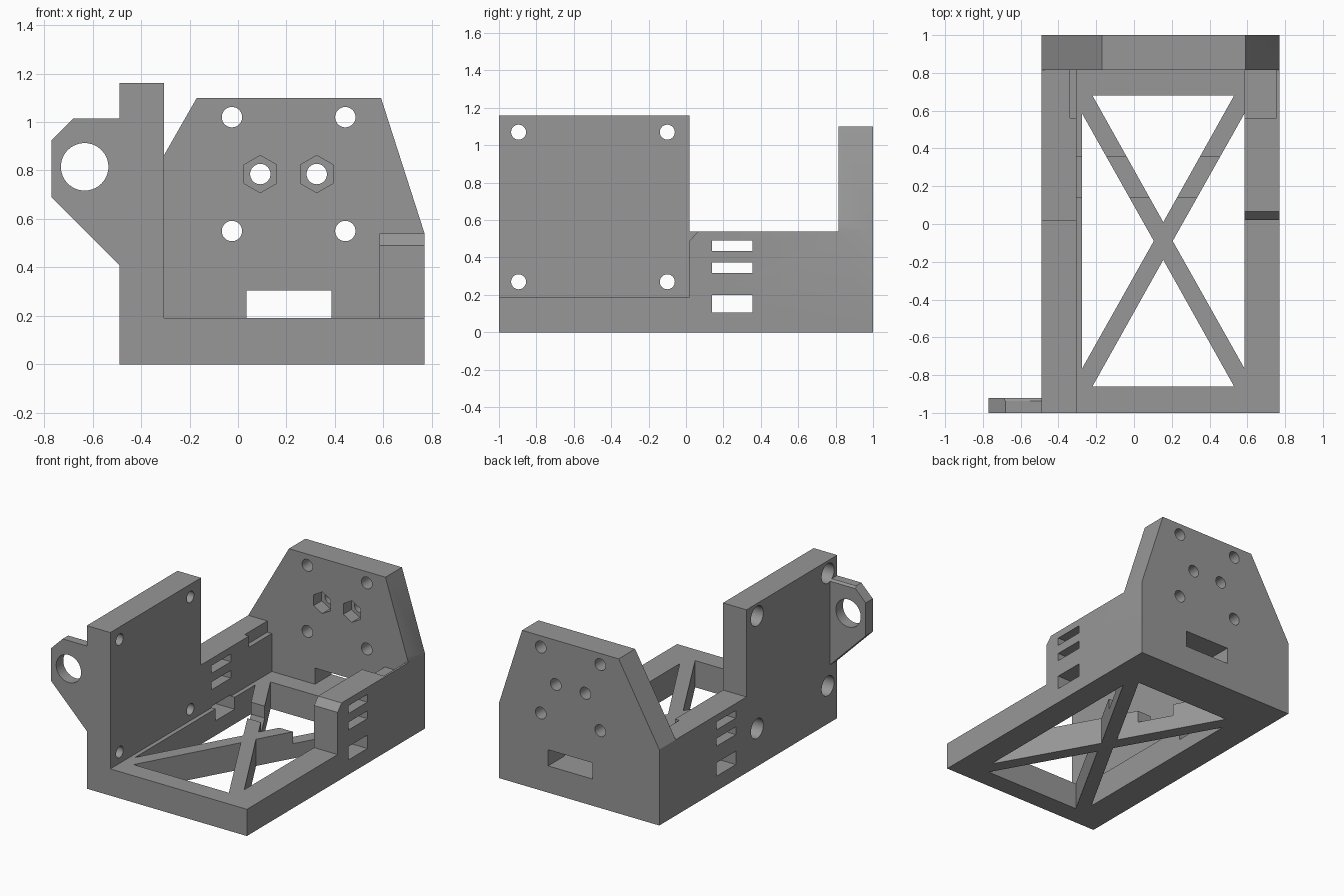
import bpy, bmesh, math

if "Cube" in bpy.data.objects:
    bpy.data.objects.remove(bpy.data.objects["Cube"])

grey = bpy.data.materials.new("plain_grey")
grey.diffuse_color = (0.31, 0.31, 0.31, 1)
grey.use_nodes = True
grey.node_tree.nodes["Principled BSDF"].inputs["Base Color"].default_value = grey.diffuse_color


def prism(name, axis, pts, lo, hi):
    """Extrude a closed profile along an axis. Profile is (y,z), (x,z) or (x,y)."""
    place = {"x": lambda u, v, w: (w, u, v),
             "y": lambda u, v, w: (u, w, v),
             "z": lambda u, v, w: (u, v, w)}[axis]
    bm = bmesh.new()
    a = [bm.verts.new(place(u, v, lo)) for u, v in pts]
    b = [bm.verts.new(place(u, v, hi)) for u, v in pts]
    bm.faces.new(a)
    bm.faces.new(b)
    n = len(pts)
    for i in range(n):
        j = (i + 1) % n
        bm.faces.new((a[i], a[j], b[j], b[i]))
    bmesh.ops.recalc_face_normals(bm, faces=bm.faces)
    me = bpy.data.meshes.new(name)
    bm.to_mesh(me)
    bm.free()
    me.materials.append(grey)
    ob = bpy.data.objects.new(name, me)
    bpy.context.collection.objects.link(ob)
    return ob


def box(name, x0, x1, y0, y1, z0, z1):
    return prism(name, "z", [(x0, y0), (x1, y0), (x1, y1), (x0, y1)], z0, z1)


def ring(u, v, r, n=48, start=0.0):
    return [(u + r * math.cos(start + math.tau * i / n),
             v + r * math.sin(start + math.tau * i / n)) for i in range(n)]


def combine(target, other, op="DIFFERENCE"):
    """Apply a boolean and discard the helper."""
    other.hide_render = True
    m = target.modifiers.new("cut", "BOOLEAN")
    m.object, m.operation, m.solver = other, op, "EXACT"
    bpy.context.view_layer.objects.active = target
    bpy.ops.object.modifier_apply(modifier=m.name)
    bpy.data.objects.remove(other, do_unlink=True)


# Solid block carved into base, side walls and back plate
body = box("bracket_body", -0.49, 0.77, -1, 1, 0, 1.16)
combine(body, box("bay", -0.305, 0.585, -2, 0.815, 0.19, 2))
combine(body, box("open_front_right", 0.5, 1, -2, 0.02, 0.19, 2))
combine(body, box("low_walls", -1, 1, 0.02, 0.815, 0.54, 2))

# Back plate outline: flat top and sloping shoulders
combine(body, box("plate_top", -1, 1, 0.5, 2, 1.10, 2))
combine(body, prism("left_shoulder", "y",
                    [(-0.49, 0.54), (-0.11, 1.205), (-0.11, 1.5), (-0.8, 1.5), (-0.8, 0.54)],
                    0.815, 2))
combine(body, prism("right_shoulder", "y",
                    [(0.77, 0.54), (0.9, 0.54), (0.9, 1.5), (0.558, 1.2)], 0.815, 2))

# Chamfered front corner of the right wall
combine(body, prism("corner_chamfer", "x",
                    [(-0.025, 0.44), (0.11, 0.59), (-0.025, 0.59)], 0.5, 1))

# Pocket in both wall tops in front of the back plate
combine(body, box("top_pocket", -0.34, 0.755, 0.56, 0.815, 0.46, 0.7))

# Base windows leaving a crossed brace
windows = [[(-0.22, -0.86), (0.53, -0.86), (0.155, -0.19)],
           [(-0.22, 0.68), (0.53, 0.68), (0.155, 0.01)],
           [(-0.275, 0.585), (-0.275, -0.765), (0.105, -0.09)],
           [(0.585, 0.585), (0.585, -0.765), (0.205, -0.09)]]
for tri in windows:
    combine(body, prism("window", "z", tri, -0.2, 0.3))

# Strap slots through both side walls and the brace
for z0, z1 in ((0.105, 0.2), (0.318, 0.373), (0.435, 0.49)):
    combine(body, box("strap_slot", -1, 1, 0.14, 0.355, z0, z1))

# Back plate: cable slot, corner holes, centre holes with hex nut pockets
combine(body, box("cable_slot", 0.035, 0.385, 0.7, 1.2, 0.19, 0.305))
for x in (-0.025, 0.443):
    for z in (0.55, 1.02):
        combine(body, prism("plate_hole", "y", ring(x, z, 0.042), 0.7, 1.2))
for x in (0.092, 0.325):
    combine(body, prism("nut_hole", "y", ring(x, 0.785, 0.042), 0.7, 1.2))
    combine(body, prism("nut_pocket", "y", ring(x, 0.785, 0.077, 6, math.pi / 6), 0.7, 0.905))

# Side ear with a round eye
ear = prism("side_ear", "y",
            [(-0.45, 0.37), (-0.77, 0.69), (-0.77, 0.925), (-0.68, 1.015), (-0.45, 1.015)],
            -1, -0.92)
combine(ear, prism("ear_eye", "y", ring(-0.633, 0.815, 0.098, 64), -1.2, -0.7))
combine(body, ear, "UNION")

# Left wall screw holes, counterbored from outside
for y in (-0.895, -0.1):
    for z in (0.27, 1.07):
        combine(body, prism("screw_hole", "x", ring(y, z, 0.04), -0.6, -0.2))
        combine(body, prism("counterbore", "x", ring(y, z, 0.07), -1, -0.39))

# Smooth the round holes, keep all hard edges
bpy.ops.object.select_all(action="DESELECT")
body.select_set(True)
bpy.context.view_layer.objects.active = body
bpy.ops.object.shade_smooth_by_angle(angle=math.radians(25))
